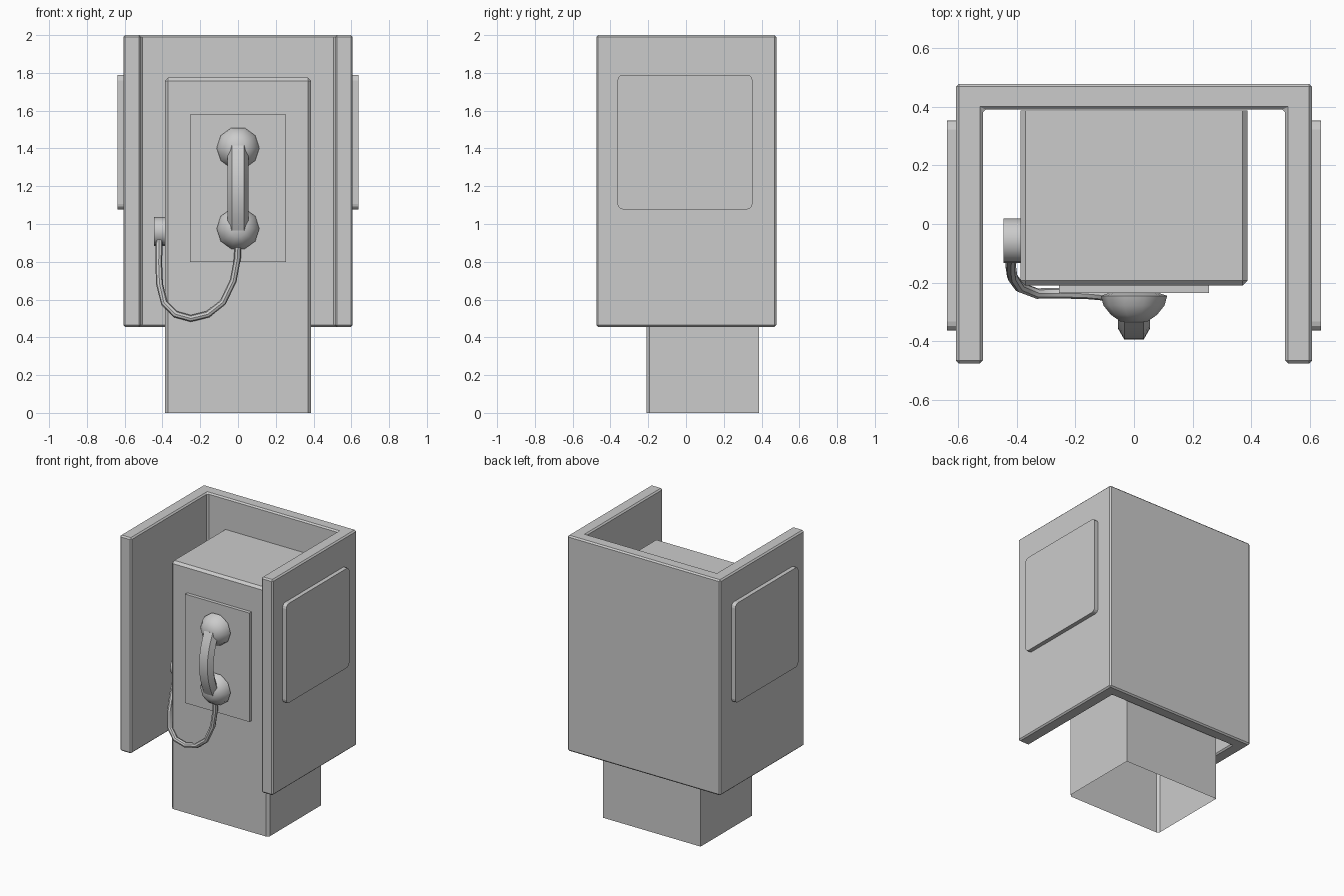
import bpy, bmesh, math
from mathutils import Vector, Matrix

if "Cube" in bpy.data.objects:
    bpy.data.objects.remove(bpy.data.objects["Cube"])


def finish(name, bm, bevel=0, smooth=False):
    bmesh.ops.recalc_face_normals(bm, faces=bm.faces)
    me = bpy.data.meshes.new(name)
    bm.to_mesh(me)
    bm.free()
    ob = bpy.data.objects.new(name, me)
    bpy.context.collection.objects.link(ob)
    if bevel:
        m = ob.modifiers.new("bevel", 'BEVEL')
        m.width, m.segments = bevel, 1
    if smooth:
        bpy.ops.object.select_all(action='DESELECT')
        ob.select_set(True)
        bpy.context.view_layer.objects.active = ob
        bpy.ops.object.shade_smooth_by_angle(angle=math.radians(40))
    return ob


def extrude(points, offset):
    bm = bmesh.new()
    face = bm.faces.new([bm.verts.new(p) for p in points])
    new = bmesh.ops.extrude_face_region(bm, geom=[face], use_keep_orig=True)["geom"]
    bmesh.ops.translate(bm, vec=offset, verts=[v for v in new if isinstance(v, bmesh.types.BMVert)])
    return bm


def box(x0, x1, y0, y1, z0, z1):
    return extrude([(x0, y0, z0), (x1, y0, z0), (x1, y1, z0), (x0, y1, z0)], (0, 0, z1 - z0))


def loft(rings):
    bm = bmesh.new()
    vs = [[bm.verts.new(p) for p in r] for r in rings]
    n = len(vs[0])
    for a, b in zip(vs, vs[1:]):
        for i in range(n):
            bm.faces.new((a[i], a[(i + 1) % n], b[(i + 1) % n], b[i]))
    bm.faces.new(vs[0])
    bm.faces.new(vs[-1])
    return bm


# U-shaped hood
half = [(0.515, 0.39), (0.515, -0.475), (0.607, -0.475), (0.607, 0.478)]
outline = half + [(-x, y) for x, y in reversed(half)]
finish("hood", extrude([(x, y, 0.455) for x, y in outline], (0, 0, 1.545)), bevel=0.01)

# pedestal body, bevelled front and top edges, open underneath
bm = box(-0.387, 0.387, -0.21, 0.387, 0, 1.775)
front_edges = [e for e in bm.edges
               if (all(v.co.y < 0 for v in e.verts) or all(v.co.z > 1 for v in e.verts))
               and not all(v.co.z < 0.1 for v in e.verts)
               and not all(v.co.y > 0 for v in e.verts)]
bmesh.ops.bevel(bm, geom=front_edges, offset=0.017, segments=1, affect='EDGES')
bottom = [f for f in bm.faces if all(v.co.z < 0.001 for v in f.verts)]
bmesh.ops.delete(bm, geom=bottom, context='FACES_ONLY')
finish("phone_body", bm)

# rounded side panels
r = 0.03
for s, side in ((1, "right"), (-1, "left")):
    pts = []
    for k, (cy, cz) in enumerate([(0.352, 1.79), (-0.363, 1.79), (-0.363, 1.077), (0.352, 1.077)]):
        cy += -r if cy > 0 else r
        cz += -r if cz > 1.4 else r
        for j in range(4):
            a = math.radians(90 * k + 30 * j)
            pts.append((s * 0.6, cy + r * math.cos(a), cz + r * math.sin(a)))
    finish(side + "_panel", extrude(pts, (s * 0.037, 0, 0)))

# backing plate
finish("front_plate", box(-0.255, 0.255, -0.235, -0.2, 0.8, 1.58))

# handset cups
profile = [(-0.235, 0.085), (-0.245, 0.113), (-0.278, 0.104), (-0.31, 0.078), (-0.333, 0.045)]
for name, cz in (("earpiece", 1.402), ("mouthpiece", 0.975)):
    rings = [[(rad * math.sin(math.tau * (i + 0.5) / 10), y, cz + rad * math.cos(math.tau * (i + 0.5) / 10))
              for i in range(10)] for y, rad in profile]
    finish(name, loft(rings), smooth=True)

# curved handset grip, narrower at the front
rings = []
for i in range(9):
    t = -1 + i / 4
    a = t * math.radians(50)
    back_y, back_z = -0.335 + 0.055 * t * t, 1.19 + 0.19 * t
    front_y, front_z = -0.394 + 0.06 * t * t, 1.19 + 0.225 * t
    mid_y, mid_z = back_y * 0.45 + front_y * 0.55, back_z * 0.45 + front_z * 0.55
    rings.append([(-0.04, back_y, back_z), (-0.055, mid_y + 0.012, mid_z), (-0.033, front_y, front_z),
                  (0.033, front_y, front_z), (0.055, mid_y + 0.012, mid_z), (0.04, back_y, back_z)])
finish("handset_grip", loft(rings), smooth=True)

# cord socket on the left side
bm = bmesh.new()
bmesh.ops.create_cone(bm, cap_ends=True, segments=16, radius1=0.076, radius2=0.076, depth=0.065,
                      matrix=Matrix.Translation((-0.412, -0.057, 0.96)) @ Matrix.Rotation(math.pi / 2, 4, 'Y'))
finish("cord_socket", bm, smooth=True)

# hanging cord
path = [(0, -0.26, 0.9), (-0.003, -0.255, 0.82), (-0.025, -0.25, 0.7), (-0.08, -0.245, 0.585),
        (-0.16, -0.238, 0.522), (-0.25, -0.236, 0.5), (-0.33, -0.237, 0.522), (-0.39, -0.215, 0.58),
        (-0.415, -0.18, 0.68), (-0.42, -0.145, 0.79), (-0.417, -0.1, 0.92)]
rings = []
for i, p in enumerate(path):
    d = Vector(path[min(i + 1, len(path) - 1)]) - Vector(path[max(i - 1, 0)])
    u = d.cross(Vector((0, 1, 0))).normalized()
    v = d.cross(u).normalized()
    rings.append([Vector(p) + 0.018 * (u * math.cos(math.tau * k / 8) + v * math.sin(math.tau * k / 8))
                  for k in range(8)])
finish("cord", loft(rings), smooth=True)
